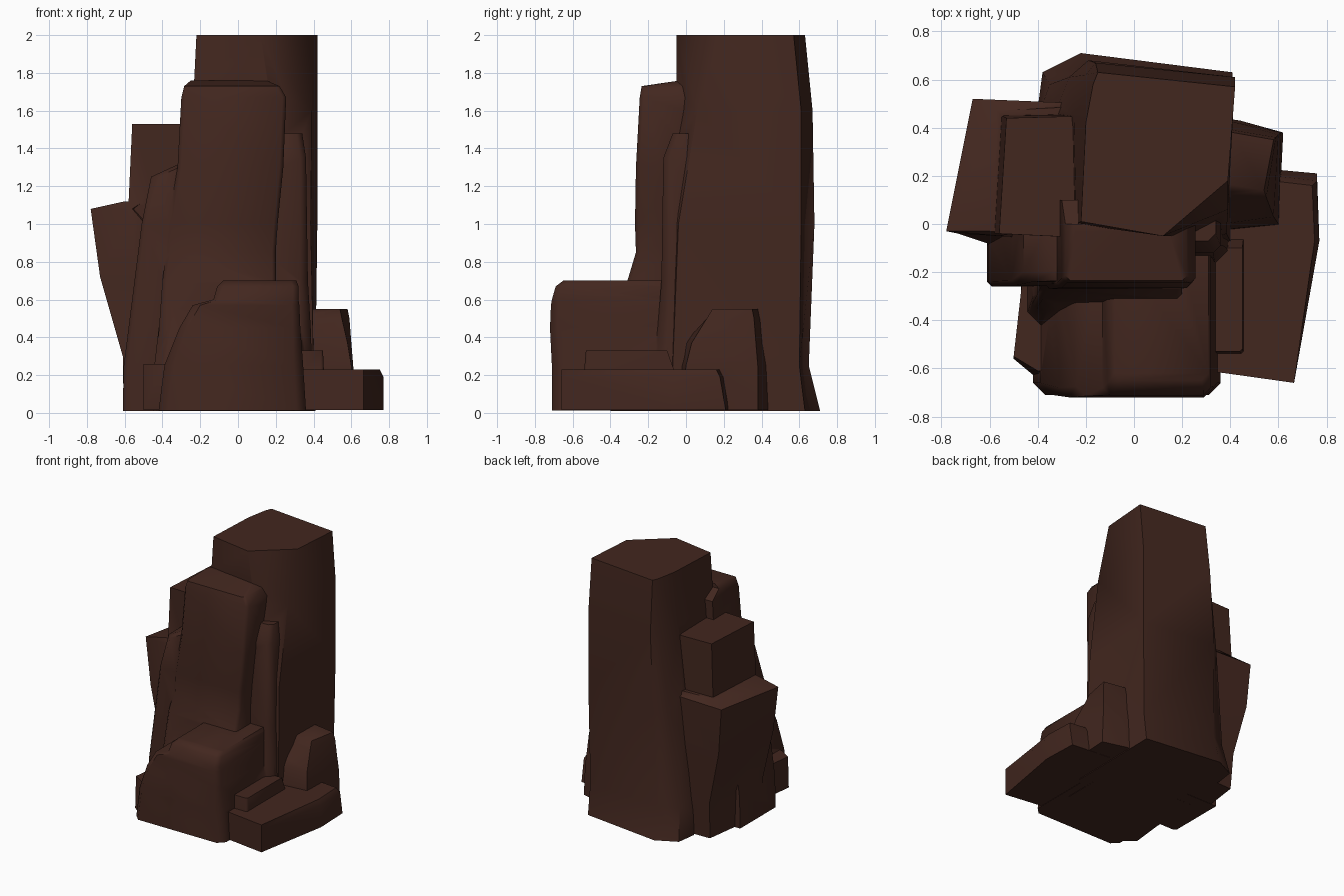
import bpy, bmesh, math

rock = bpy.data.materials.new("dark_brown_rock")
rock.diffuse_color = (0.055, 0.02, 0.0135, 1)
parts = []


def loft(name, levels):
    """Skin a stack of (z, outline) sections into one closed chunk of rock."""
    bm = bmesh.new()
    rings = [[bm.verts.new((x, y, z)) for x, y in pts] for z, pts in levels]
    for v in rings[0]:
        v.co.z += 0.0006 * len(parts)  # keeps undersides from being coplanar
    n = len(rings[0])
    for a, b in zip(rings, rings[1:]):
        for i in range(n):
            j = (i + 1) % n
            bm.faces.new((a[i], a[j], b[j], b[i]))
    bm.faces.new(rings[0][::-1])
    bm.faces.new(rings[-1])
    bmesh.ops.recalc_face_normals(bm, faces=bm.faces)
    bmesh.ops.triangulate(bm, faces=bm.faces)
    me = bpy.data.meshes.new(name)
    bm.to_mesh(me)
    bm.free()
    me.materials.append(rock)
    ob = bpy.data.objects.new(name, me)
    bpy.context.collection.objects.link(ob)
    parts.append(ob)
    return ob


def box(x0, x1, y0, y1, c=0.02):
    """Rectangular section with its two front corners clipped."""
    return [(x0, y0 + c), (x0 + c, y0), (x1 - c, y0), (x1, y0 + c), (x1, y1), (x0, y1)]


# Tall main pillar
loft("main_pillar", [
    (0.01, [(-0.40, 0.48), (-0.38, 0.63), (-0.22, 0.71), (0.41, 0.63), (0.40, -0.08), (0.20, -0.12), (-0.28, 0.0)]),
    (0.25, [(-0.39, 0.47), (-0.35, 0.58), (-0.21, 0.65), (0.41, 0.60), (0.40, -0.07), (0.20, -0.12), (-0.28, 0.0)]),
    (1.00, [(-0.33, 0.46), (-0.27, 0.61), (-0.19, 0.68), (0.42, 0.61), (0.385, -0.04), (0.20, -0.11), (-0.28, 0.0)]),
    (1.60, [(-0.25, 0.45), (-0.20, 0.62), (-0.16, 0.67), (0.42, 0.61), (0.39, 0.06), (0.18, -0.05), (-0.24, 0.0)]),
    (2.00, [(-0.20, 0.42), (-0.17, 0.58), (-0.15, 0.63), (0.42, 0.57), (0.39, 0.18), (0.12, -0.05), (-0.22, 0.01)]),
])

# Front face slab leaning on the pillar, flaring at its foot
loft("front_slab", [
    (0.01, box(-0.45, 0.30, -0.40, 0.1)),
    (0.70, box(-0.40, 0.20, -0.31, 0.1)),
    (0.85, box(-0.38, 0.20, -0.265, 0.1)),
    (1.00, box(-0.37, 0.21, -0.27, 0.1)),
    (1.30, box(-0.32, 0.24, -0.265, 0.1)),
    (1.67, box(-0.30, 0.255, -0.245, 0.1)),
    (1.73, box(-0.285, 0.22, -0.235, 0.0)),
    (1.76, box(-0.25, 0.15, -0.03, 0.0, 0.005)),
])

# Sloping left shoulder, flush with the front slab
loft("left_shoulder", [
    (0.01, box(-0.61, 0.0, -0.26, 0.2)),
    (0.25, box(-0.605, 0.0, -0.26, 0.2)),
    (1.00, box(-0.51, 0.0, -0.255, 0.2)),
    (1.25, box(-0.46, 0.0, -0.24, 0.2, 0.04)),
    (1.31, box(-0.33, 0.0, -0.235, 0.2, 0.04)),
])

# Rib on the front right corner
loft("right_rib", [
    (0.01, box(0.10, 0.40, -0.20, 0.3, 0.06)),
    (0.45, box(0.10, 0.385, -0.15, 0.3, 0.05)),
    (0.70, box(0.12, 0.37, -0.13, 0.3, 0.04)),
    (1.35, box(0.14, 0.36, -0.12, 0.3, 0.03)),
    (1.48, box(0.16, 0.34, -0.07, 0.3, 0.03)),
])

# Two stepped columns on the left
loft("left_upper_column", [
    (0.50, [(-0.55, -0.02), (-0.10, -0.05), (-0.10, 0.43), (-0.53, 0.43)]),
    (1.10, [(-0.58, -0.04), (-0.10, -0.06), (-0.10, 0.46), (-0.55, 0.45)]),
    (1.53, [(-0.56, -0.04), (-0.15, -0.06), (-0.15, 0.45), (-0.53, 0.44)]),
])
loft("left_lower_column", [
    (0.01, [(-0.605, -0.10), (-0.20, -0.12), (-0.15, 0.47), (-0.53, 0.46)]),
    (0.30, [(-0.61, -0.08), (-0.20, -0.10), (-0.15, 0.48), (-0.54, 0.48)]),
    (0.72, [(-0.73, -0.04), (-0.25, -0.07), (-0.15, 0.49), (-0.64, 0.51)]),
    (1.08, [(-0.78, -0.03), (-0.56, -0.05), (-0.19, 0.50), (-0.67, 0.52)]),
    (1.12, [(-0.60, -0.03), (-0.50, -0.04), (-0.20, 0.49), (-0.57, 0.47)]),
])

# Front block with its stepped, sloping left side
loft("front_block", [
    (0.01, box(-0.42, 0.36, -0.71, -0.1, 0.05)),
    (0.25, box(-0.39, 0.345, -0.71, -0.1, 0.05)),
    (0.45, box(-0.31, 0.33, -0.72, -0.1, 0.04)),
    (0.57, box(-0.24, 0.325, -0.715, -0.1, 0.04)),
    (0.60, box(-0.13, 0.32, -0.71, -0.1, 0.03)),
    (0.67, box(-0.11, 0.32, -0.69, -0.1, 0.03)),
    (0.70, box(-0.08, 0.31, -0.65, -0.1, 0.03)),
])
loft("front_back_ledge", [
    (0.01, box(-0.47, 0.1, -0.50, 0.0, 0.05)),
    (0.45, box(-0.42, 0.1, -0.36, 0.0, 0.06)),
    (0.58, box(-0.36, 0.1, -0.32, 0.0, 0.04)),
])
loft("front_left_foot", [
    (0.01, [(-0.50, -0.56), (-0.38, -0.66), (-0.1, -0.66), (-0.1, -0.2), (-0.46, -0.2)]),
    (0.26, [(-0.50, -0.55), (-0.40, -0.61), (-0.1, -0.61), (-0.1, -0.2), (-0.46, -0.2)]),
])

# Low stepped blocks on the right
loft("right_base_slab", [
    (0.01, [(0.22, -0.60), (0.38, -0.62), (0.665, -0.66), (0.77, -0.07), (0.76, 0.21), (0.22, 0.26)]),
    (0.19, [(0.22, -0.60), (0.38, -0.62), (0.665, -0.66), (0.77, -0.07), (0.76, 0.18), (0.22, 0.24)]),
    (0.23, [(0.22, -0.60), (0.38, -0.62), (0.665, -0.66), (0.75, -0.07), (0.74, 0.16), (0.22, 0.22)]),
])
loft("right_small_step", [
    (0.10, box(0.20, 0.46, -0.55, -0.02, 0.01)),
    (0.33, box(0.20, 0.45, -0.53, -0.10, 0.01)),
])
loft("right_block", [
    (0.01, [(0.30, -0.03), (0.60, -0.02), (0.62, 0.38), (0.44, 0.43), (0.30, 0.45)]),
    (0.25, [(0.30, -0.03), (0.60, 0.00), (0.61, 0.38), (0.43, 0.42), (0.30, 0.44)]),
    (0.37, [(0.30, -0.01), (0.58, 0.03), (0.60, 0.37), (0.42, 0.40), (0.30, 0.42)]),
    (0.50, [(0.30, 0.13), (0.55, 0.11), (0.59, 0.36), (0.41, 0.39), (0.30, 0.40)]),
    (0.55, [(0.30, 0.18), (0.54, 0.14), (0.58, 0.35), (0.41, 0.38), (0.30, 0.38)]),
])

# Fuse all chunks into one solid rock
spire = parts[0]
spire.name = "rock_spire"
bpy.context.view_layer.objects.active = spire
for other in parts[1:]:
    mod = spire.modifiers.new("union", 'BOOLEAN')
    mod.operation = 'UNION'
    mod.solver = 'MANIFOLD'
    mod.object = other
    bpy.ops.object.modifier_apply(modifier=mod.name)
    bpy.data.objects.remove(other)

bpy.ops.object.select_all(action='DESELECT')
spire.select_set(True)
bpy.ops.object.shade_smooth_by_angle(angle=math.radians(48))
